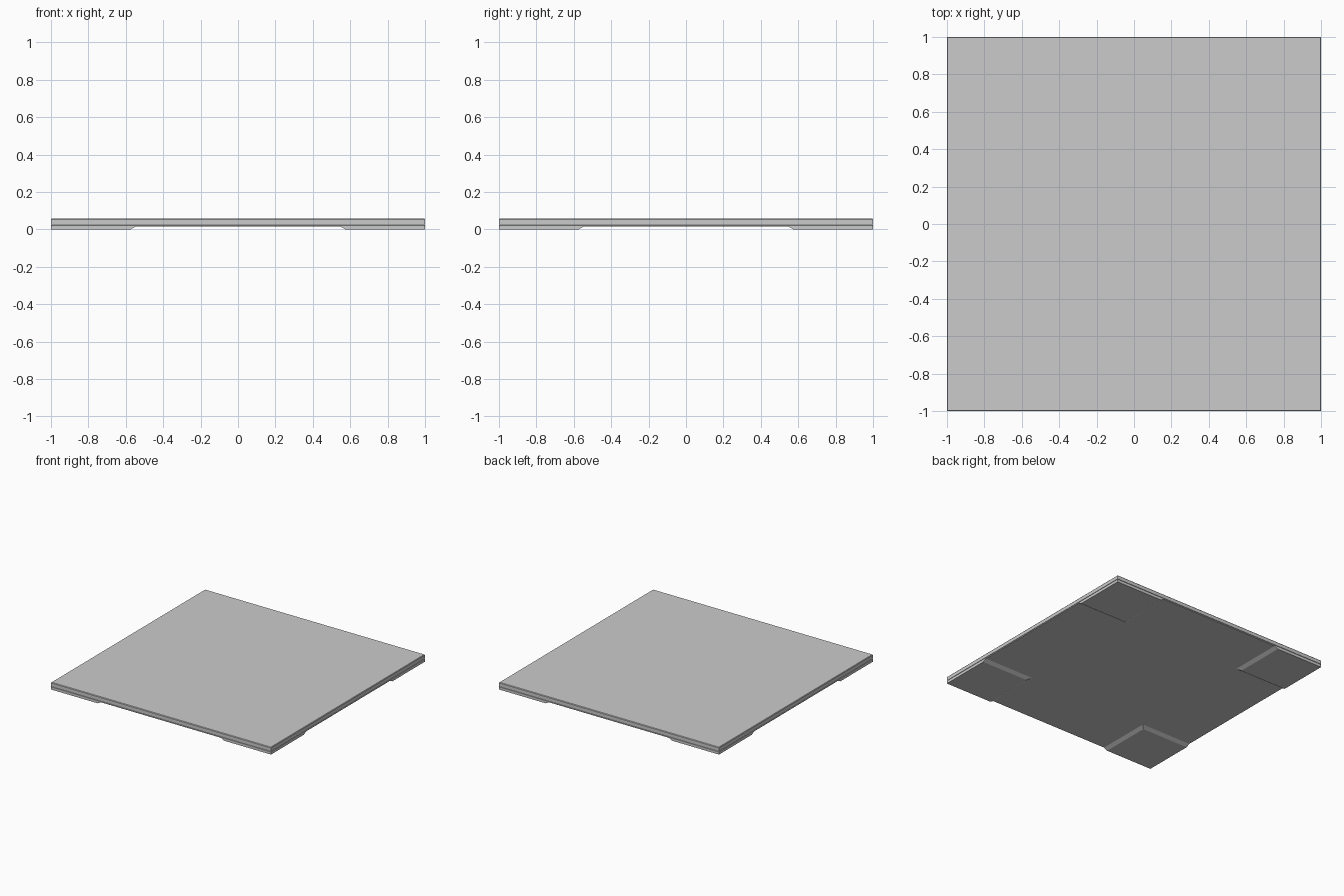
import bpy, bmesh

if "Cube" in bpy.data.objects:
    bpy.data.objects.remove(bpy.data.objects["Cube"])


def make_object(name, bm):
    bmesh.ops.recalc_face_normals(bm, faces=bm.faces)
    mesh = bpy.data.meshes.new(name)
    bm.to_mesh(mesh)
    bm.free()
    obj = bpy.data.objects.new(name, mesh)
    bpy.context.collection.objects.link(obj)
    return obj


def loft(name, rings):
    """Stack rectangles (x0, x1, y0, y1, z) into a closed solid."""
    bm = bmesh.new()
    loops = [[bm.verts.new(p) for p in ((x0, y0, z), (x1, y0, z), (x1, y1, z), (x0, y1, z))]
             for x0, x1, y0, y1, z in rings]
    for a, b in zip(loops, loops[1:]):
        for i in range(4):
            j = (i + 1) % 4
            bm.faces.new((a[i], a[j], b[j], b[i]))
    bm.faces.new(loops[0][::-1])
    bm.faces.new(loops[-1])
    return make_object(name, bm)


# Square slab with a fine seam around the sides and a tiny top chamfer
profile = [(1.0, 0.016), (1.0, 0.022), (0.996, 0.023), (0.996, 0.025),
           (1.0, 0.026), (1.0, 0.054), (0.996, 0.059)]
loft("floor_slab", [(-h, h, -h, h, z) for h, z in profile])

# Four corner feet with sloped inner sides, flush with the slab edges
for sx, side in ((-1, "left"), (1, "right")):
    for sy, end in ((-1, "front"), (1, "back")):
        loft(f"{end}_{side}_foot",
             [(sx * inner, sx, sy * inner, sy, z)
              for inner, z in ((0.575, 0.0), (0.545, 0.016))])
